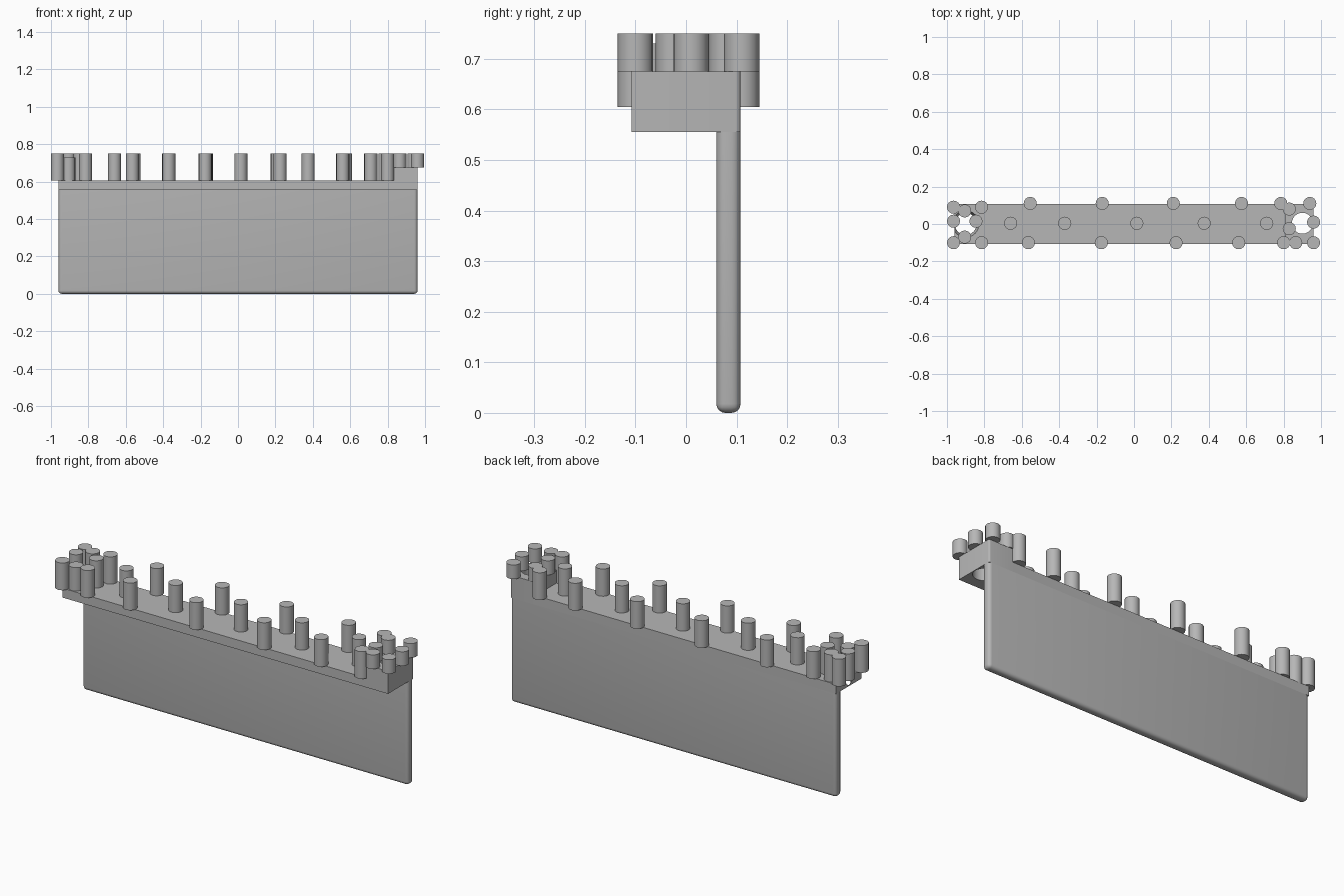
import bpy, bmesh

if "Cube" in bpy.data.objects:
    bpy.data.objects.remove(bpy.data.objects["Cube"], do_unlink=True)

stone = bpy.data.materials.new("stone grey")
stone.use_nodes = True
GREY = (0.47, 0.47, 0.47, 1)
stone.diffuse_color = GREY
stone.node_tree.nodes["Principled BSDF"].inputs["Base Color"].default_value = GREY


def add_object(name, bm, smooth=False):
    mesh = bpy.data.meshes.new(name)
    bm.to_mesh(mesh)
    bm.free()
    mesh.materials.append(stone)
    obj = bpy.data.objects.new(name, mesh)
    bpy.context.collection.objects.link(obj)
    if smooth:
        bpy.ops.object.select_all(action="DESELECT")
        obj.select_set(True)
        bpy.context.view_layer.objects.active = obj
        bpy.ops.object.shade_smooth_by_angle(angle=0.6)
    return obj


def box(name, low, high, choose_edges=None, radius=0.018):
    """Box between two corners, with the chosen edges rounded."""
    bm = bmesh.new()
    bmesh.ops.create_cube(bm, size=1)
    for v in bm.verts:
        v.co = [high[i] if v.co[i] > 0 else low[i] for i in range(3)]
    if choose_edges:
        edges = [e for e in bm.edges if choose_edges(*[v.co for v in e.verts])]
        bmesh.ops.bevel(bm, geom=edges, offset=radius, segments=4,
                        profile=0.5, affect="EDGES")
    return add_object(name, bm, bool(choose_edges))


def cone(name, x, y, bottom, top, r_low, r_top, sides=16):
    bm = bmesh.new()
    bmesh.ops.create_cone(bm, cap_ends=True, segments=sides, radius1=r_low,
                          radius2=r_top, depth=top - bottom)
    bmesh.ops.translate(bm, verts=bm.verts, vec=(x, y, (top + bottom) / 2))
    return add_object(name, bm, True)


def cut(target, cutter):
    cutter.hide_render = True
    cutter.hide_set(True)
    mod = target.modifiers.new("hole", "BOOLEAN")
    mod.object = cutter
    mod.operation = "DIFFERENCE"
    mod.solver = "EXACT"


HALF, DEPTH = 0.96, 0.108
UNDER, DECK, RAISED, TOP = 0.555, 0.605, 0.675, 0.75


def back_corner(a, b):
    return a.y > 0 and b.y > 0 and abs(a.z - b.z) > 0.01


# Wall slab, rounded everywhere except along its top
box("wall_slab", (-HALF, 0.06, 0), (HALF, DEPTH, UNDER),
    lambda a, b: min(a.z, b.z) < 0.01)

# Walkway ledge and the raised block at its left end
ledge = box("walkway_ledge", (-HALF, -DEPTH, UNDER), (0.81, DEPTH, DECK))
block = box("raised_end_block", (0.81, -DEPTH, UNDER), (HALF, DEPTH, RAISED),
            lambda a, b: back_corner(a, b) and a.x > 0.9, 0.01)

# Open shafts through both ends
cut(ledge, cone("right_shaft_cutter", -0.9, 0, 0.53, 0.63, 0.052, 0.078, 24))
cut(block, cone("left_shaft_cutter", 0.9, 0.004, 0.5, 0.72, 0.056, 0.056, 24))

# Posts along the front, middle and back of the walkway
rows = {
    "front_post": (-0.1, (-0.965, -0.815, -0.565, -0.175, 0.225, 0.56, 0.8, 0.865, 0.96)),
    "middle_post": (0.004, (-0.66, -0.37, 0.015, 0.375, 0.71)),
    "back_post": (0.11, (-0.555, -0.17, 0.21, 0.575, 0.785, 0.94)),
    "right_corner_post": (0.09, (-0.965, -0.815)),
}
for name, (y, xs) in rows.items():
    for x in xs:
        cone(name, x, y, RAISED if x > 0.82 else DECK, TOP, 0.035, 0.035)

# Posts ringing the two shafts
for x, y in ((-0.905, 0.07), (-0.845, 0.015), (-0.965, 0.015)):
    cone("right_shaft_post", x, y, DECK, TOP, 0.035, 0.035)
cone("short_shaft_post", -0.905, -0.07, DECK, 0.73, 0.035, 0.035)
for x, y in ((0.83, 0.08), (0.83, -0.025), (0.96, 0.01)):
    cone("left_shaft_post", x, y, RAISED, TOP, 0.035, 0.035)
